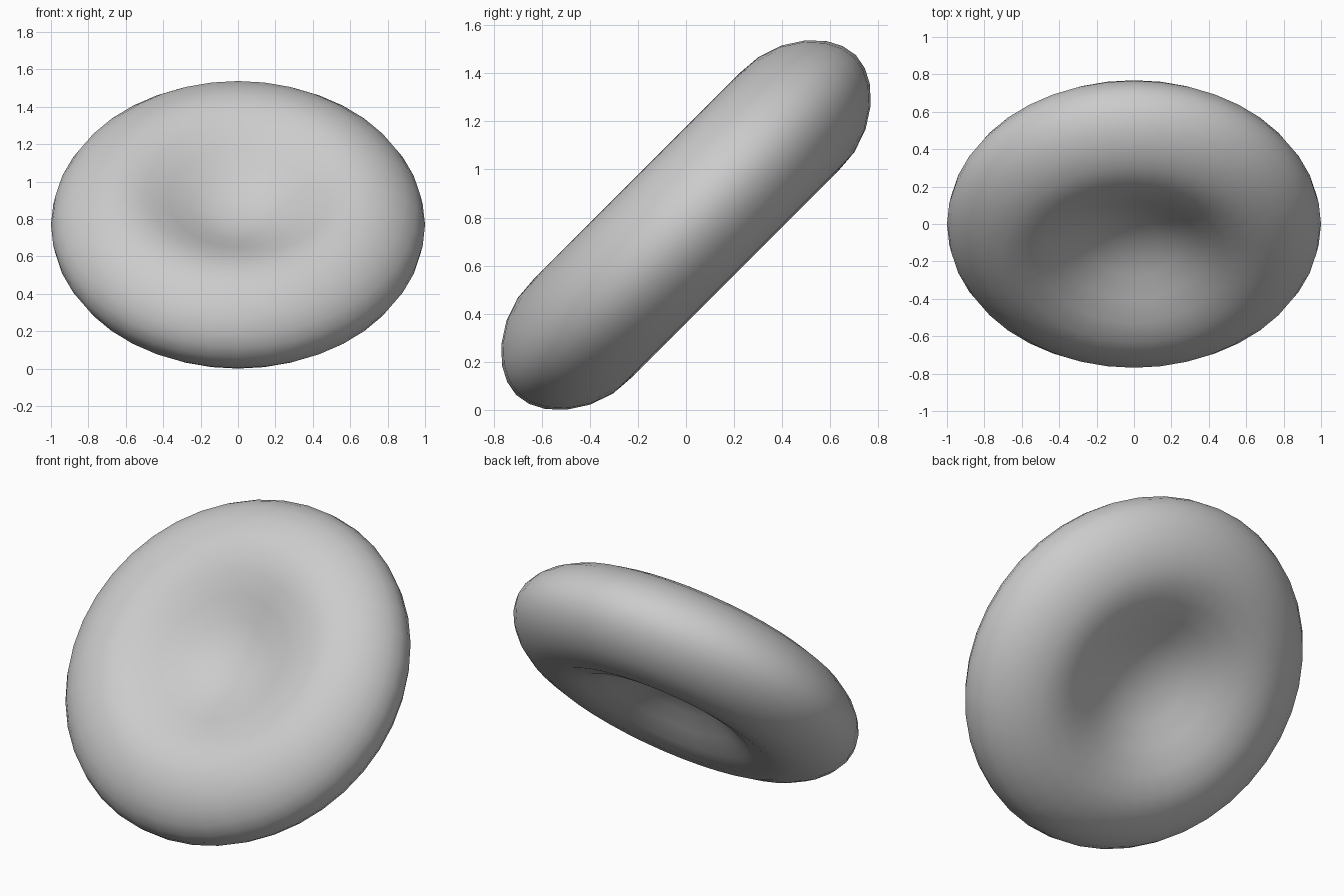
import bpy, bmesh, math
from mathutils import Matrix, Vector

if "Cube" in bpy.data.objects:
    bpy.data.objects.remove(bpy.data.objects["Cube"])

SIDES = 40

# Half profile of the biconcave disc: (radius, half thickness)
half = [(0, .09), (.13, .102), (.25, .142), (.37, .203), (.49, .26), (.61, .289),
        (.71, .281), (.81, .247), (.895, .192), (.955, .128), (.988, .065)]
profile = half + [(1, 0)] + [(r, -h) for r, h in reversed(half)]

# Spin the profile into a closed disc
bm = bmesh.new()
verts = [bm.verts.new((r, 0, h)) for r, h in profile]
edges = [bm.edges.new(pair) for pair in zip(verts, verts[1:])]
bmesh.ops.spin(bm, geom=verts + edges, cent=(0, 0, 0), axis=(0, 0, 1),
               angle=math.tau, steps=SIDES, use_duplicate=False)
bmesh.ops.remove_doubles(bm, verts=bm.verts, dist=0.0005)
bmesh.ops.recalc_face_normals(bm, faces=bm.faces)

# Tilt the disc towards the front and rest it on the ground
bm.transform(Matrix.Rotation(math.radians(45), 4, 'X'))
bm.transform(Matrix.Translation(Vector((0, 0, -min(v.co.z for v in bm.verts)))))
for f in bm.faces:
    f.smooth = True

mesh = bpy.data.meshes.new("biconcave_disc")
bm.to_mesh(mesh)
bm.free()
disc = bpy.data.objects.new("biconcave_disc", mesh)
bpy.context.collection.objects.link(disc)

# Plain grey surface
grey = bpy.data.materials.new("light_grey")
grey.diffuse_color = (0.6, 0.6, 0.6, 1)
grey.use_nodes = True
grey.node_tree.nodes["Principled BSDF"].inputs["Base Color"].default_value = grey.diffuse_color
mesh.materials.append(grey)
